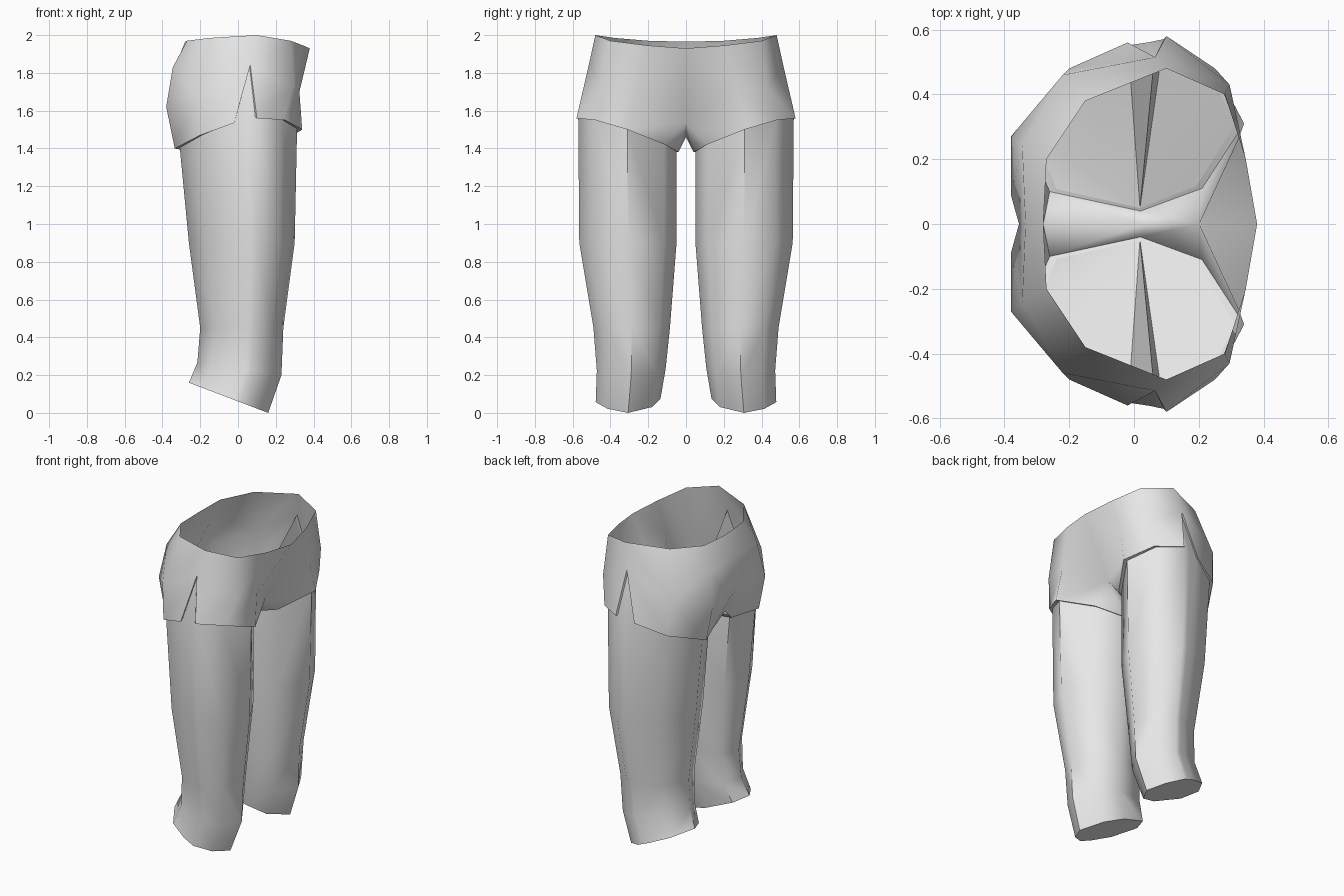
import bpy, bmesh, math
from mathutils import Vector

if "Cube" in bpy.data.objects:
    bpy.data.objects.remove(bpy.data.objects["Cube"])

grey = bpy.data.materials.new("plain grey")
grey.diffuse_color = (0.8, 0.8, 0.8, 1)
grey.use_nodes = True
grey.node_tree.nodes["Principled BSDF"].inputs["Base Color"].default_value = grey.diffuse_color


def build(name, verts, faces, outward):
    """Make a half mesh, face it outward, mirror it across y = 0, smooth it."""
    bm = bmesh.new()
    vs = [bm.verts.new(v) for v in verts]
    for f in faces:
        bm.faces.new([vs[i] for i in f])
    bmesh.ops.recalc_face_normals(bm, faces=bm.faces)
    bm.faces.ensure_lookup_table()
    bm.normal_update()
    if bm.faces[0].normal.dot(Vector(outward)) < 0:
        bmesh.ops.reverse_faces(bm, faces=bm.faces)
    me = bpy.data.meshes.new(name)
    bm.to_mesh(me)
    bm.free()
    me.materials.append(grey)
    ob = bpy.data.objects.new(name, me)
    bpy.context.collection.objects.link(ob)
    bpy.ops.object.select_all(action='DESELECT')
    ob.select_set(True)
    bpy.context.view_layer.objects.active = ob
    bpy.ops.object.shade_smooth_by_angle(angle=math.radians(55))
    mod = ob.modifiers.new("mirror", 'MIRROR')
    mod.use_axis = (False, True, False)
    mod.use_clip = True
    return ob


# Leg opening of the shorts, from the front of the side slit round to its back
hem = [(.10, .58, 1.56), (.25, .48, 1.55), (.34, .31, 1.50), (.21, .11, 1.42),
       (.02, .04, 1.38), (-.26, .10, 1.385), (-.335, .27, 1.40),
       (-.20, .48, 1.47), (-.02, .56, 1.535)]
apex = (.065, .515, 1.84)

# Shorts: named points of one half, then the panels between them
P = {f"H{i}": p for i, p in enumerate(hem)}
P.update({
    "A": apex,
    # waist rim
    "R0": (.38, 0, 1.93), "R1": (.345, .20, 1.945), "R2": (.28, .40, 1.97),
    "R3": (.10, .48, 2.0), "R4": (-.15, .38, 1.985), "R5": (-.27, .20, 1.97),
    "R6": (-.28, 0, 1.965),
    # hips and seat
    "M1": (.325, .27, 1.70), "M2": (.295, .43, 1.72), "M4": (-.22, .46, 1.69),
    "M5": (-.38, .27, 1.62), "M6": (-.38, .09, 1.62),
    "N5": (-.345, .24, 1.83), "N6": (-.335, 0, 1.83),
    # centre seam
    "C1": (.20, 0, 1.54), "C2": (.03, 0, 1.46), "C3": (-.28, 0, 1.47),
    "B": (-.355, 0, 1.62)})
panels = """R0 R1 M1 C1|R1 R2 M2 M1|M1 M2 H1 H2|C1 M1 H2 H3|R2 R3 A M2|M2 A H0 H1
C1 H3 H4 C2|C2 H4 H5 C3|C3 H5 M6 B|H5 H6 M5 M6|H6 H7 M4 M5|H7 H8 A M4|R3 R4 M4 A
R4 R5 N5 M4|N5 M5 M4|R5 R6 N6 N5|N5 M6 M5|N5 N6 B M6""".replace("\n", "|")


# Slightly smaller opening, shared by the turned hem and the leg top
def inset(p):
    return (p[0] * .92, .31 + (p[1] - .31) * .965, p[2] + .004)


P.update({f"I{i}": inset(p) for i, p in enumerate(hem)})
P["IA"] = (.062, .505, 1.83)
ring = [f"H{i}" for i in range(9)] + ["A"]
fold = [f"I{i}" for i in range(9)] + ["IA"]
names = list(P)
faces = [[names.index(n) for n in p.split()] for p in panels.split("|")]
for i in range(10):
    j = (i + 1) % 10
    faces.append([names.index(n) for n in (ring[i], ring[j], fold[j], fold[i])])
build("shorts", list(P.values()), faces, (1, 0, 0))

# Legs: the opening outline fitted into a box at each level, down to a slanted cut
outline = [inset(p) for p in hem] + [inset((.05, .57, 1.545))]
xs, ys = [p[0] for p in outline], [p[1] for p in outline]
levels = [  # height at x = 0, slope along x, x range, y range
    (.90, 0, -.26, .30, .05, .565),
    (.45, 0, -.20, .24, .085, .49),
    (.235, -.15, -.215, .23, .108, .472),
    (.061, -.38, -.26, .16, .135, .478)]
verts = list(outline)
for z, slope, x0, x1, y0, y1 in levels:
    for p in outline:
        x = x0 + (x1 - x0) * (p[0] - min(xs)) / (max(xs) - min(xs))
        y = y0 + (y1 - y0) * (p[1] - min(ys)) / (max(ys) - min(ys))
        verts.append((x, y, z + slope * x))
faces = []
for k in range(len(levels)):
    for i in range(10):
        j = (i + 1) % 10
        faces.append([k * 10 + i, k * 10 + j, k * 10 + 10 + j, k * 10 + 10 + i])
faces.append(list(range(40, 50)))          # ankle cut
tip = len(verts)
verts.append(P["IA"])                      # tongue filling the slit
faces += [[tip, 8, 9], [tip, 9, 0]]
top = [5, 6, 7, 8, tip, 0, 1, 2, 3]        # leg top, fanned from the inner thigh
faces += [[4, a, b] for a, b in zip(top, top[1:])]
build("legs", verts, faces, (1, .5, 0))
